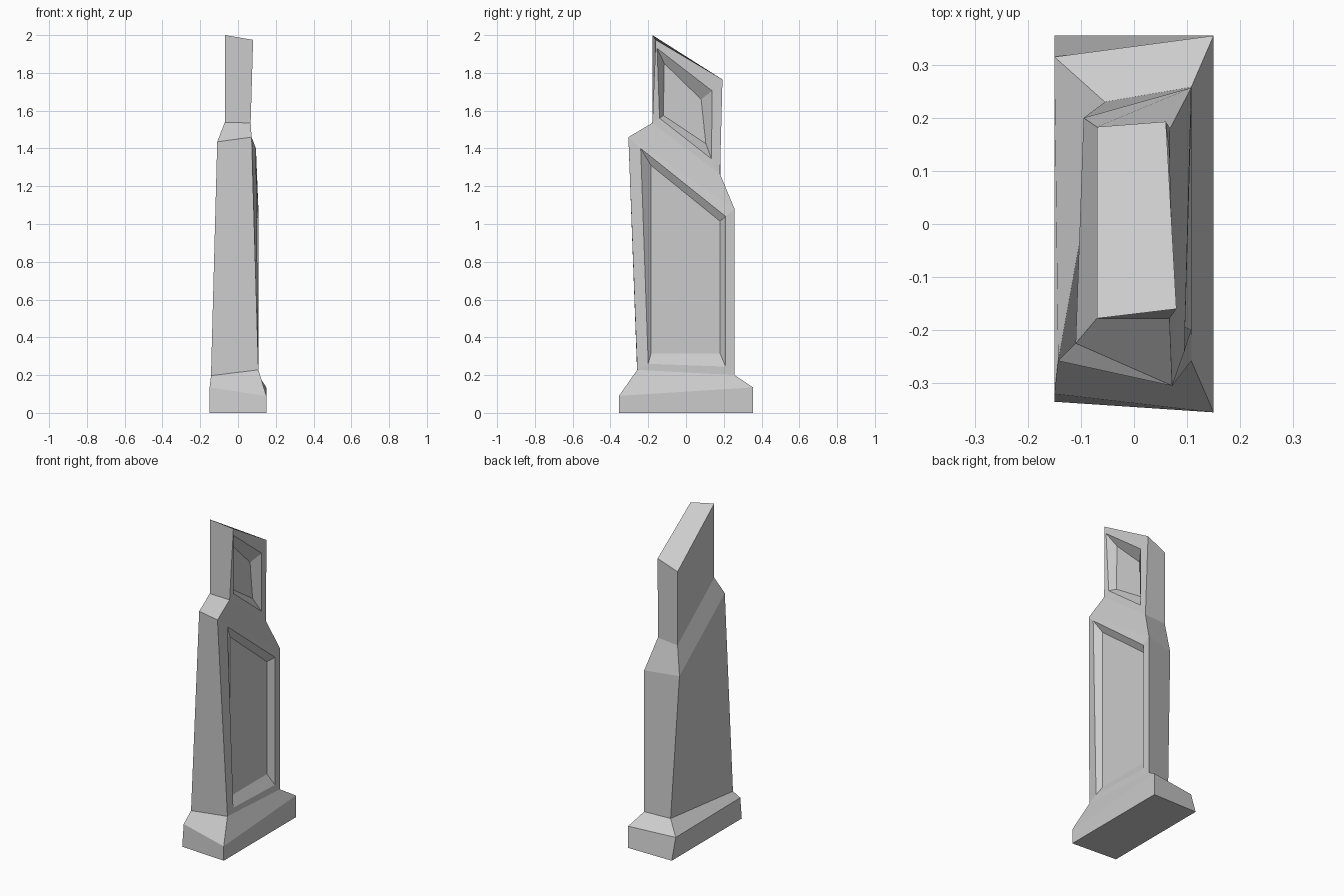
import bpy, bmesh

if "Cube" in bpy.data.objects:
    bpy.data.objects.remove(bpy.data.objects["Cube"])

# Hewn cross-sections, bottom to top: corners front-left, front-right, back-right, back-left
SECTIONS = [
    [(-.15, -.335, 0), (.15, -.355, 0), (.15, .355, 0), (-.15, .355, 0)],               # plinth foot
    [(-.15, -.32, .135), (.15, -.355, .09), (.15, .355, .135), (-.15, .315, .13)],      # plinth top
    [(-.143, -.258, .197), (.108, -.258, .228), (.108, .258, .2), (-.055, .23, .19)],   # shaft foot
    [(-.11, -.225, 1.435), (.072, -.305, 1.46), (.108, .257, 1.08), (-.095, .2, 1.076)],  # shoulder
    [(-.07, -.178, 1.538), (.067, -.178, 1.535), (.068, .18, 1.265), (-.07, .183, 1.255)],  # neck
    [(-.07, -.178, 2), (.08, -.16, 1.975), (.06, .193, 1.765), (-.07, .183, 1.713)],    # slanted tip
]

# Recessed panels on the right side: section index -> (rim corners, floor x, floor y/z)
# corners run front-bottom, back-bottom, back-top, front-top
PANELS = {
    2: ([(.108, -.2, .26), (.108, .21, .245), (.108, .21, 1.04), (.095, -.24, 1.4)],
        .073, [(-.185, .315), (.18, .315), (.18, 1.015), (-.185, 1.31)]),
    4: ([(.066, -.14, 1.56), (.066, .135, 1.345), (.067, .138, 1.705), (.075, -.153, 1.93)],
        .027, [(-.12, 1.575), (.105, 1.425), (.08, 1.66), (-.115, 1.85)]),
}

bm = bmesh.new()


def loop(points):
    return [bm.verts.new(p) for p in points]


def band(a, b, skip=()):
    """Join two four-corner loops with quads."""
    for i in range(4):
        if i not in skip:
            j = (i + 1) % 4
            bm.faces.new((a[i], a[j], b[j], b[i]))


# Outer stone faces, leaving the panelled sides open
rings = [loop(s) for s in SECTIONS]
for k in range(len(rings) - 1):
    band(rings[k], rings[k + 1], skip=(1,) if k in PANELS else ())
bm.faces.new(rings[0][::-1])
bm.faces.new(rings[-1])

# Panel frames, sloped walls and floors
for k, (rim_pts, depth_x, floor_yz) in PANELS.items():
    low, high = rings[k], rings[k + 1]
    outer = [low[1], low[2], high[2], high[1]]
    rim = loop(rim_pts)
    floor = loop([(depth_x, y, z) for y, z in floor_yz])
    band(outer, rim)
    band(rim, floor)
    bm.faces.new(floor)

bmesh.ops.recalc_face_normals(bm, faces=bm.faces)
mesh = bpy.data.meshes.new("standing_stone")
bm.to_mesh(mesh)
bm.free()
bpy.context.collection.objects.link(bpy.data.objects.new("standing_stone", mesh))
